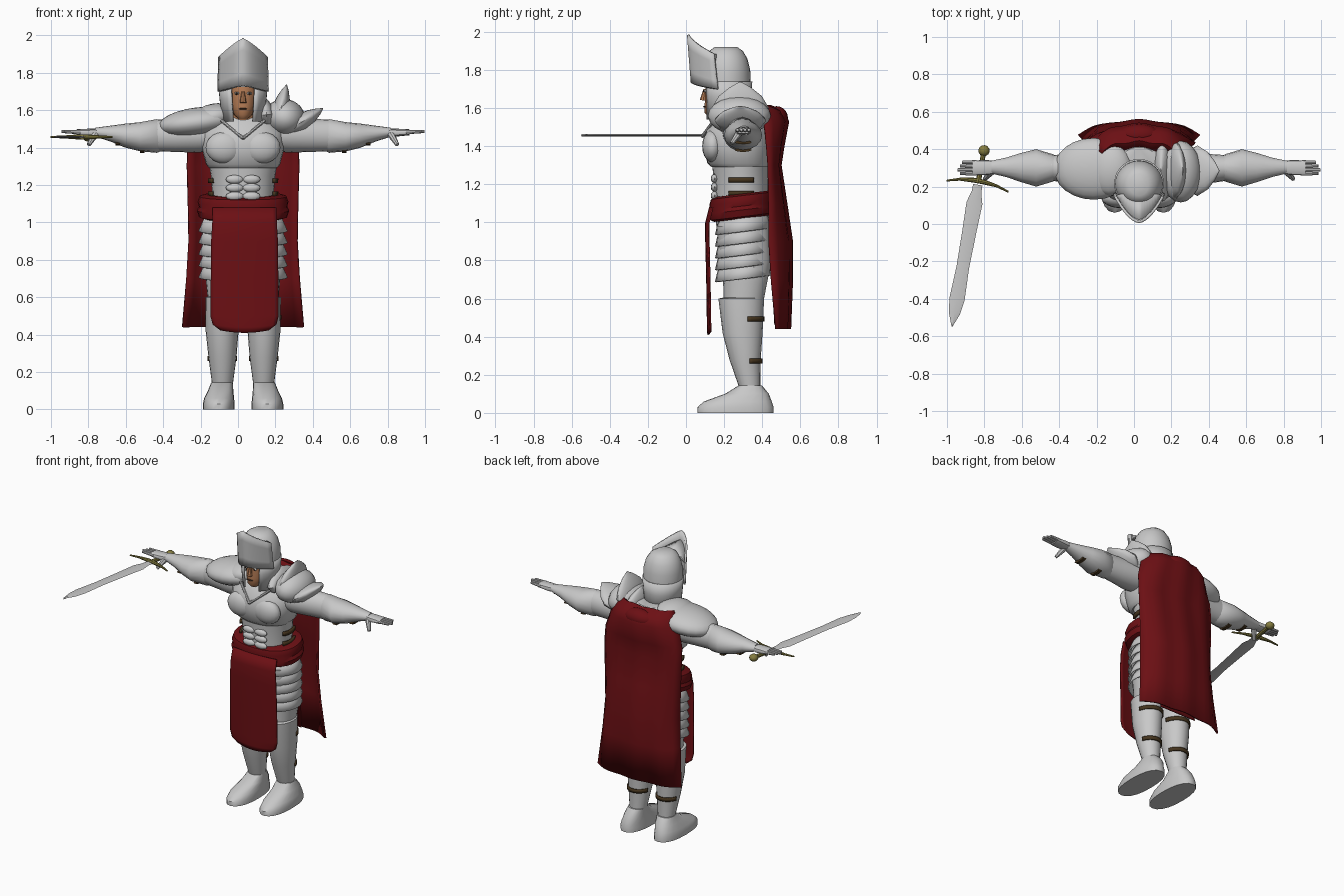
import bpy, bmesh, math
from mathutils import Matrix, Vector, Euler

if "Cube" in bpy.data.objects:
    bpy.data.objects.remove(bpy.data.objects["Cube"])

CX = 0.027  # body symmetry plane


def mat(name, r, g, b):
    m = bpy.data.materials.new(name)
    m.diffuse_color = (r, g, b, 1)
    m.use_nodes = True
    m.node_tree.nodes["Principled BSDF"].inputs["Base Color"].default_value = m.diffuse_color
    return m


STEEL = mat("steel", .58, .58, .58)
RED = mat("red_cloth", .15, .005, .007)
GOLD = mat("dull_gold", .23, .2, .05)
LEATHER = mat("brown_leather", .06, .035, .013)
SKIN = mat("skin", .46, .2, .09)
WHITE = mat("eye_white", .75, .75, .72)
DARK = mat("dark_brown", .05, .025, .015)


def finish(name, bm, material, thick=0):
    bmesh.ops.recalc_face_normals(bm, faces=bm.faces[:])
    me = bpy.data.meshes.new(name)
    bm.to_mesh(me)
    bm.free()
    me.materials.append(material)
    ob = bpy.data.objects.new(name, me)
    bpy.context.collection.objects.link(ob)
    if thick:
        mod = ob.modifiers.new("thickness", 'SOLIDIFY')
        mod.thickness = thick
        mod.offset = 0
    return ob


def grid(name, rows, material, thick=0, closed=False):
    bm = bmesh.new()
    vs = [[bm.verts.new(p) for p in row] for row in rows]
    n = len(rows[0])
    for a, b in zip(vs, vs[1:]):
        for i in range(n if closed else n - 1):
            j = (i + 1) % n
            bm.faces.new((a[i], a[j], b[j], b[i]))
    if closed:
        bm.faces.new(vs[0])
        bm.faces.new(vs[-1])
    return finish(name, bm, material, thick)


def loft(name, axis, stations, material, n=20, p=2.0, tilt=0):
    """Stations: (position on axis, centre a, centre b, radius a, radius b)."""
    rows = []
    for t, ca, cb, ra, rb in stations:
        row = []
        for i in range(n):
            w = 2 * math.pi * i / n
            c, s = math.cos(w), math.sin(w)
            a = ca + ra * math.copysign(abs(c) ** (2 / p), c)
            b = cb + rb * math.copysign(abs(s) ** (2 / p), s)
            row.append({'x': (t, a, b), 'y': (a, t, b), 'z': (a, b, t + tilt * (b - cb))}[axis])
        rows.append(row)
    return grid(name, rows, material, closed=True)


def arc(name, cx, cy, stations, a0, a1, material, thick=.012, n=14, tilt=0):
    """Curved plate; angle 0 is the front. Stations: (z, rx, ry)."""
    rows = []
    for z, rx, ry in stations:
        ws = [math.radians(a0 + (a1 - a0) * i / n) for i in range(n + 1)]
        rows.append([(cx + rx * math.sin(w), cy - ry * math.cos(w),
                      z - tilt * ry * math.cos(w)) for w in ws])
    return grid(name, rows, material, thick)


def ball(name, loc, radii, material, rot=(0, 0, 0), n=20):
    bm = bmesh.new()
    bmesh.ops.create_uvsphere(bm, u_segments=n, v_segments=n // 2, radius=1,
                              matrix=Matrix.LocRotScale(Vector(loc), Euler(rot), Vector(radii)))
    return finish(name, bm, material)


def rod(name, p, q, r1, r2, material, n=8):
    p, q = Vector(p), Vector(q)
    bm = bmesh.new()
    m = Matrix.Translation((p + q) / 2) @ (q - p).to_track_quat('Z', 'Y').to_matrix().to_4x4()
    bmesh.ops.create_cone(bm, cap_ends=True, segments=n, radius1=r1, radius2=r2,
                          depth=(q - p).length, matrix=m)
    return finish(name, bm, material)


# --- legs, arms and everything mirrored ---
for s, side in ((-1, "right"), (1, "left")):
    X = lambda d: CX + s * d
    loft(side + "_boot", 'z', [(0, X(.13), .26, .085, .2), (.03, X(.13), .26, .085, .2),
         (.06, X(.128), .272, .08, .178), (.1, X(.12), .32, .068, .115),
         (.145, X(.112), .338, .058, .06)], STEEL, p=2.3)
    loft(side + "_greave", 'z', [(.13, X(.11), .335, .055, .055), (.28, X(.11), .31, .075, .082),
         (.42, X(.112), .297, .088, .105), (.6, X(.11), .29, .092, .12),
         (.605, X(.11), .295, .075, .1)], STEEL)
    loft(side + "_thigh", 'z', [(.55, X(.11), .3, .075, .1), (.68, X(.11), .31, .088, .115),
         (.8, X(.11), .315, .097, .135), (.98, X(.1), .3, .1, .14)], STEEL)
    for z, rx, ry, cy in ((.26, .076, .084, .312), (.48, .092, .112, .294)):
        arc(side + "_greave_strap", X(.111), cy, [(z, rx, ry), (z + .025, rx, ry)],
            105, 255, LEATHER, .01)
    # hip lames
    for k in range(5):
        z = 1.04 - .062 * k
        a = (25, 155) if s > 0 else (-155, -25)
        arc(side + "_hip_lame", CX, .3, [(z, .196, .13), (z - .045, .215, .147),
            (z - .088, .234, .158)], *a, STEEL, .01, tilt=.12)
    # side straps of the cuirass
    for z in (1.14, 1.21):
        a = (65, 115) if s > 0 else (-115, -65)
        arc(side + "_side_strap", CX, .29, [(z, .18, .15), (z + .025, .181, .15)], *a, LEATHER, .015)
    ball(side + "_breast", (X(.1), .14, 1.4), (.1, .055, .085), STEEL)
    for z in (1.14, 1.185, 1.23):
        ball("abdomen_muscle", (X(.045), .15, z), (.048, .02, .024), STEEL, n=12)
    # arms
    loft(side + "_upper_arm", 'x', [(X(.14), .29, 1.47, .1, .09), (X(.26), .29, 1.468, .095, .095),
         (X(.36), .295, 1.465, .08, .088), (X(.47), .3, 1.465, .068, .085)], STEEL)
    loft(side + "_forearm", 'x', [(X(.4), .3, 1.46, .035, .06), (X(.46), .3, 1.462, .073, .09),
         (X(.55), .3, 1.458, .1, .078), (X(.63), .302, 1.464, .078, .064),
         (X(.71), .303, 1.475, .052, .042), (X(.79), .304, 1.482, .034, .024)], STEEL, n=16)
    for d, z in ((.54, 1.38), (.67, 1.42)):
        loft(side + "_forearm_strap", 'x', [(X(d - .012), .3, z, .045, .01),
             (X(d + .012), .3, z, .045, .01)], LEATHER, n=10)
    loft(side + "_palm", 'x', [(X(.76), .303, 1.482, .03, .018), (X(.81), .302, 1.48, .04, .022),
         (X(.89), .3, 1.482, .04, .016)], STEEL, n=12, p=2.6)
    for i in range(4):
        y = .27 + i * .02
        rod(side + "_finger", (X(.87), y, 1.483), (X(.97 - .012 * abs(i - 1)), y, 1.486), .012, .008, STEEL)
    rod(side + "_thumb", (X(.79), .28, 1.472), (X(.825), .24, 1.415), .02, .011, STEEL)
    # eyes and brows
    ball(side + "_eye", (X(.034), .104, 1.69), (.014, .012, .008), WHITE, n=10)
    ball(side + "_pupil", (X(.034), .093, 1.69), (.006, .004, .006), DARK, n=8)
    rod("collar_trim", (X(.115), .155, 1.545), (CX, .085, 1.45), .009, .009, STEEL)

# --- torso ---
loft("waist_armor", 'z', [(.9, CX, .3, .16, .13), (1.05, CX, .295, .165, .145),
     (1.16, CX, .29, .165, .142), (1.25, CX, .288, .172, .145), (1.36, CX, .28, .19, .15)], STEEL, n=24)
loft("breastplate", 'z', [(1.29, CX, .285, .18, .15), (1.31, CX, .277, .198, .165),
     (1.4, CX, .272, .222, .178), (1.48, CX, .275, .222, .17), (1.55, CX, .3, .175, .14),
     (1.6, CX, .31, .1, .1)], STEEL, n=28, p=2.3)
loft("neck", 'z', [(1.5, CX, .25, .085, .09), (1.7, CX, .23, .07, .08)], SKIN)

# --- belt and cloths ---
loft("sash", 'z', [(1.02, CX, .295, .2, .145), (1.03, CX, .293, .236, .165), (1.065, CX, .292, .247, .172),
     (1.085, CX, .292, .236, .166), (1.11, CX, .292, .243, .17), (1.14, CX, .293, .232, .162),
     (1.15, CX, .295, .195, .14)], RED, n=28, p=2.3, tilt=.12)
U = [i / 8 - 1 for i in range(17)]
front = []
for z, hw, y in ((1.08, .17, .125), (1., .172, .105), (.9, .178, .105), (.7, .18, .11),
                 (.5, .182, .113), (.44, .17, .114), (.41, .13, .116)):
    front.append([(CX + .008 + hw * u, y + .015 * u * u, z + (.015 * u * u if z < .45 else 0)) for u in U])
grid("front_cloth", front, RED, .008)
grid("back_cloth", [[(CX + .14 * u, y, z) for u in U]
                    for z, y in ((1.08, .44), (.9, .452), (.47, .465))], RED, .006)

# --- cape: rows of (z, half width, middle y, edge y) ---
cape = []
for z, hw, ym, ye in ((1.57, .18, .38, .36), (1.61, .2, .44, .385), (1.585, .225, .5, .4),
                      (1.53, .255, .53, .415), (1.4, .295, .505, .43), (1.3, .298, .49, .438),
                      (1.1, .292, .52, .442), (.9, .288, .55, .442), (.7, .3, .55, .455),
                      (.44, .323, .54, .478)):
    cape.append([(CX + hw * u, ye + (ym - ye) * (1 - abs(u) ** 3) + .006 * math.cos(9 * u), z) for u in U])
grid("cape", cape, RED, .012)
ball("cape_neck_roll", (CX, .475, 1.55), (.11, .06, .06), RED)

# --- head and helmet ---
loft("face", 'z', [(1.555, CX, .145, .025, .03), (1.575, CX, .16, .048, .062), (1.62, CX, .185, .068, .087),
     (1.68, CX, .2, .08, .098), (1.76, CX, .205, .085, .1), (1.84, CX, .21, .07, .08)], SKIN)
rod("nose", (CX, .1, 1.7), (CX, .09, 1.64), .008, .018, SKIN)
ball("mouth", (CX, .1, 1.607), (.022, .01, .005), DARK, n=8)
loft("helmet_dome", 'z', [(1.725, CX, .215, .127, .125), (1.8, CX, .215, .128, .122),
     (1.86, CX, .212, .112, .11), (1.9, CX, .21, .085, .088), (1.92, CX, .21, .05, .06)], STEEL, n=24)
arc("helmet_neck_guard", CX, .217, [(1.74, .127, .125), (1.66, .12, .122), (1.54, .105, .12)],
    30, 330, STEEL, .012, 24)
crest = []
for k in range(5):
    f = k / 4
    row = []
    for u in U:
        au = abs(u)
        top, bot = 1.985 - .1 * au ** 1.2, 1.735 - .035 * au
        row.append((CX + .132 * u * (1 - .04 * f), .012 + .02 * (1 - f) + .135 * au ** 1.7,
                    bot + (top - bot) * f))
    crest.append(row)
grid("helmet_crest_plate", crest, STEEL, .014)
# underside and upper deck joining crest plate to dome
for name, row, z in (("visor_underside", crest[0], 1.735), ("crest_deck", crest[3], 1.88)):
    grid(name, [row, [(CX + .1 * u, .16, z) for u in U]], STEEL, .008)

# --- shoulder armor ---
ball("plain_pauldron", (-.215, .295, 1.535), (.215, .165, .08), STEEL, (0, -.12, 0), 24)
ball("plain_pauldron_collar", (-.13, .295, 1.565), (.12, .145, .07), STEEL, (0, -.2, 0))
ball("layered_pauldron", (.25, .28, 1.56), (.11, .165, .1), STEEL, (0, .25, 0))
leaf = ((0, .35), (.2, .8), (.45, 1), (.7, .75), (.88, .38), (1, .03))
for x, z, ang, ln, w in ((.2, 1.49, .24, .255, .15), (.245, 1.475, 1.0, .25, .135), (.16, 1.5, -.1, .17, .165)):
    ob = loft("pauldron_leaf", 'z', [(t * ln, 0, 0, .048 * r, w * r) for t, r in leaf], STEEL)
    ob.location = (x, .285, z)
    ob.rotation_euler = (0, ang, 0)

# --- sword, built along local -y then turned ---
sword = [
    loft("sword_blade", 'y', [(-t, 0, 0, w, .006) for t, w in
         ((0, .025), (.04, .026), (.1, .043), (.25, .038), (.45, .034), (.62, .041), (.7, .03), (.772, .002))],
         STEEL, n=4),
    loft("sword_guard", 'x', [(t, y, 0, r, r) for t, y, r in
         ((-.168, -.008, .005), (-.1, .012, .008), (-.03, .02, .013), (.03, .02, .013),
          (.1, .012, .008), (.168, -.008, .005))], GOLD, n=8),
    rod("sword_grip", (0, .01, 0), (0, .17, 0), .014, .013, GOLD),
    ball("sword_pommel", (0, .185, 0), (.03, .03, .025), GOLD, n=12)]
for ob in sword:
    ob.location = (-.835, .21, 1.457)
    ob.rotation_euler = (0, 0, -.18)

# --- smooth shading with sharp creases ---
for ob in bpy.context.collection.objects:
    ob.select_set(True)
    bpy.context.view_layer.objects.active = ob
bpy.ops.object.shade_smooth_by_angle(angle=math.radians(40))
